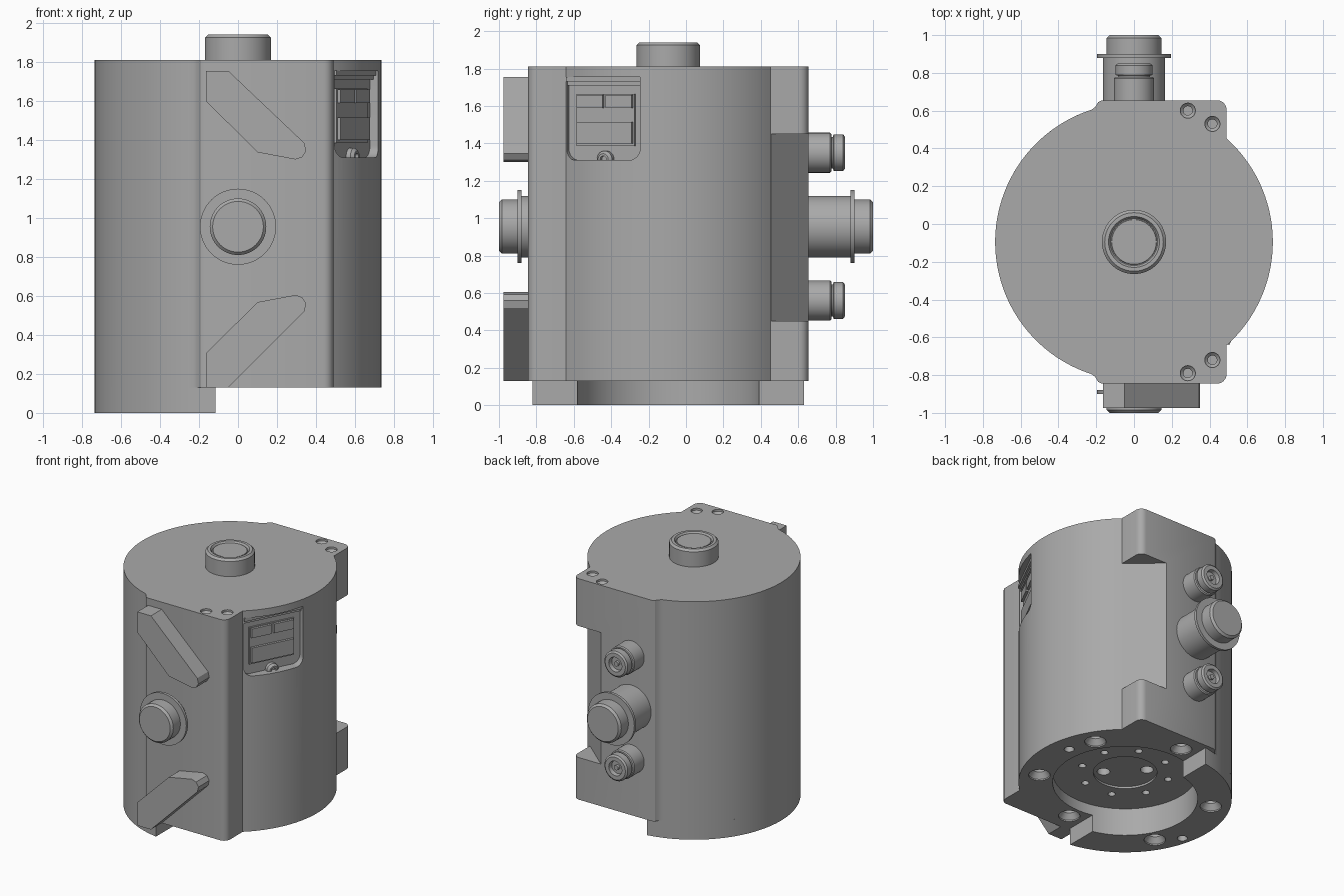
import bpy, bmesh
from math import pi, sin, cos, acos, radians
from mathutils import Matrix, Vector

if "Cube" in bpy.data.objects:
    bpy.data.objects.remove(bpy.data.objects["Cube"], do_unlink=True)

CY = -0.095          # axis of the drum in y
R = 0.735            # drum radius
BASE, TOP = 0.13, 1.81
MID = 0.955          # height of the main ports

metal = bpy.data.materials.new("plain grey metal")
metal.use_nodes = True
GREY = (0.4, 0.4, 0.4, 1)
metal.diffuse_color = GREY
metal.node_tree.nodes["Principled BSDF"].inputs["Base Color"].default_value = GREY


def finish(bm, name, matrix):
    bmesh.ops.recalc_face_normals(bm, faces=bm.faces)
    mesh = bpy.data.meshes.new(name)
    bm.to_mesh(mesh)
    bm.free()
    mesh.transform(matrix)
    mesh.materials.append(metal)
    ob = bpy.data.objects.new(name, mesh)
    bpy.context.collection.objects.link(ob)
    return ob


def prism(name, pts, lo, hi, matrix=Matrix()):
    """Extrude an outline along local z."""
    bm = bmesh.new()
    face = bm.faces.new([bm.verts.new((x, y, lo)) for x, y in pts])
    ext = bmesh.ops.extrude_face_region(bm, geom=[face])
    verts = [v for v in ext["geom"] if isinstance(v, bmesh.types.BMVert)]
    bmesh.ops.translate(bm, verts=verts, vec=(0, 0, hi - lo))
    return finish(bm, name, matrix)


def lathe(name, profile, place, axis=(0, 0, 1), segs=64):
    """Turn (radius, distance) pairs about an axis."""
    bm = bmesh.new()
    rings = [[bm.verts.new((r * cos(2 * pi * i / segs), r * sin(2 * pi * i / segs), t))
              for i in range(segs)] for r, t in profile]
    for a, b in zip(rings, rings[1:]):
        for i in range(segs):
            j = (i + 1) % segs
            bm.faces.new((a[i], a[j], b[j], b[i]))
    bm.faces.new(rings[0])
    bm.faces.new(rings[-1])
    rot = Vector(axis).to_track_quat('Z', 'Y').to_matrix().to_4x4()
    return finish(bm, name, Matrix.Translation(place) @ rot)


def cut(ob, cutters):
    for c in cutters:
        mod = ob.modifiers.new("cut", 'BOOLEAN')
        mod.operation, mod.solver, mod.object = 'DIFFERENCE', 'EXACT', c
        bpy.context.view_layer.objects.active = ob
        bpy.ops.object.modifier_apply(modifier=mod.name)
        bpy.data.objects.remove(c, do_unlink=True)


def arc(r, a0, a1, n, cx=0, cy=0):
    return [(cx + r * cos(a0 + (a1 - a0) * i / n), cy + r * sin(a0 + (a1 - a0) * i / n))
            for i in range(n + 1)]


def polar(r, deg, z):
    return (r * cos(radians(deg)), CY + r * sin(radians(deg)), z)


# Drum with a flat-sided block merged into its front and back
axis_frame = Matrix.Translation((0, CY, 0))
a_right, a_left = acos(0.49 / R), acos(-0.225 / R)
shoulder = arc(0.05, 0, pi / 2, 6, 0.44, 0.70) + [(-0.17, 0.75), (-0.19, 0.74), (-0.205, 0.715)]
outline = arc(R, -a_right, a_right, 40) + shoulder
outline += arc(R, a_left, 2 * pi - a_left, 64) + [(x, -y) for x, y in reversed(shoulder)]
drum = prism("drum_body", outline, BASE, TOP, axis_frame)

# Relieved back corner, leaving a lug at the top and the bottom
cut(drum, [prism("corner_cutter", [(0.496, 0.449), (0.6, 0.75), (0.24, 0.67)], 0.45, 1.45)])

# Crescent foot under the -x side
a_foot = acos(-0.115 / R)
foot = prism("crescent_foot", arc(R, a_foot, 2 * pi - a_foot, 64), 0, BASE, axis_frame)
cut(foot, [lathe("foot_cutter", [(0.5, -0.1), (0.5, 0.3)], (0, CY, 0))])

# Underside recess with its hub disc and bolt circle
cut(drum, [lathe("recess_cutter", [(0.5, 0), (0.5, 0.21)], (0, CY, 0)),
           lathe("hub_cutter", [(0.22, 0.1), (0.22, 0.225)], (0, CY, 0))])
holes = [lathe("hole", [(0.026, 0.1), (0.026, 0.27)], polar(0.31, 22.5 + 45 * k, 0), segs=20)
         for k in range(8)]
holes += [lathe("hole", [(0.045, 0.1), (0.045, 0.29)], polar(0.15, d, 0), segs=24)
          for d in (135, 315)]


# Countersunk mounting holes
def countersink(r, deg, z, rim):
    prof = [(rim, -0.02), (rim, 0.01), (rim * 0.6, 0.05), (rim * 0.6, 0.1)]
    return lathe("hole", prof, polar(r, deg, z), segs=28)


holes += [countersink(0.6, d, BASE, 0.075) for d in (30, 90, 270, 330)]
holes.append(countersink(0.6, 10, BASE, 0.035))
cut(foot, [countersink(0.6, 150, 0, 0.075), countersink(0.6, 210, 0, 0.075),
           countersink(0.67, 194, 0, 0.035)])

# Screw holes in the top of the lugs
for x, y in ((0.285, 0.695), (0.415, 0.625)):
    for s in (1, -1):
        holes.append(lathe("hole", [(0.04, 0.02), (0.04, -0.015), (0.024, -0.03), (0.024, -0.09)],
                           (x, CY + s * y, TOP), segs=24))
cut(drum, holes)

# Switch pocket in the side: local x along the wall, local y up, local z outward
turn = radians(-27)
normal, along = Vector((cos(turn), sin(turn), 0)), Vector((-sin(turn), cos(turn), 0))
pocket = Matrix((along, (0, 0, 1), normal)).transposed().to_4x4()
pocket.translation = (0.575, -0.425, 0)
round_box = (arc(0.06, pi, 1.5 * pi, 8, -0.165, 1.37) + arc(0.06, 1.5 * pi, 2 * pi, 8, 0.165, 1.37)
             + [(0.225, 1.755), (-0.225, 1.755)])
cut(drum, [prism("pocket_cutter", round_box, 0, 0.3, pocket)])


def panel(name, x0, x1, z0, z1, depth):
    prism(name, [(x0, z0), (x1, z0), (x1, z1), (x0, z1)], -0.005, depth, pocket)


panel("switch_backplate", -0.175, 0.175, 1.385, 1.665, 0.012)
panel("display_panel", -0.165, 0.165, 1.4, 1.515, 0.03)
panel("left_switch", -0.165, -0.01, 1.59, 1.66, 0.03)
panel("right_switch", 0.01, 0.165, 1.59, 1.66, 0.03)
panel("switch_rail", -0.225, 0.225, 1.71, 1.73, 0.02)
panel("pocket_header", -0.225, 0.225, 1.73, 1.756, 0.035)
lathe("pocket_screw", [(0.045, -0.01), (0.045, 0.025), (0.03, 0.04), (0.018, 0.04), (0.018, 0.02)],
      pocket @ Vector((0, 1.315, 0)), normal, 32)

# Two angled guide wings on the front face
wing = [(-0.165, 1.6), (0.1, 1.337), (0.295, 1.3), (0.33, 1.312), (0.35, 1.345), (0.34, 1.385),
        (-0.05, 1.755), (-0.165, 1.755)]
front = Matrix(((1, 0, 0, 0), (0, 0, -1, 0), (0, 1, 0, 0), (0, 0, 0, 1)))
prism("upper_guide_wing", wing, 0.835, 0.975, front)
lower = [(x, 1.905 - z if z < 1.7 else BASE) for x, z in wing]
prism("lower_guide_wing", lower, 0.835, 0.975, front)

# Main ports, flanged, front and back
for name, y, s, length in (("front_port", -0.845, -1, 0.155), ("back_port", 0.655, 1, 0.345)):
    f = length - 0.12
    lathe(name, [(0.165, -0.05), (0.165, f), (0.195, f), (0.195, f + 0.02), (0.145, f + 0.02),
                 (0.145, length - 0.015), (0.13, length)], (0, y, MID), (0, s, 0))

# Small sockets above and below the back port
for name, z in (("upper_socket", 1.35), ("lower_socket", 0.56)):
    lathe(name, [(0.107, -0.05), (0.107, 0.115), (0.1, 0.122), (0.085, 0.122), (0.085, 0.13),
                 (0.098, 0.135), (0.098, 0.185), (0.085, 0.195), (0.055, 0.195), (0.05, 0.165)],
          (0, 0.655, z), (0, 1, 0), 48)
    lathe(name + "_pin", [(0.018, 0.15), (0.018, 0.185)], (0, 0.655, z), (0, 1, 0), 16)

# Port on the top
lathe("top_port", [(0.17, -0.01), (0.17, 0.115), (0.155, 0.13), (0.135, 0.13), (0.125, 0.115),
                   (0.12, 0.115), (0.118, 0.122)], (0, CY, TOP))

# Smooth the curved walls, keep the edges sharp
bpy.ops.object.select_all(action='DESELECT')
for ob in bpy.context.scene.objects:
    if ob.type == 'MESH':
        ob.select_set(True)
        bpy.context.view_layer.objects.active = ob
bpy.ops.object.shade_smooth_by_angle(angle=radians(30))
